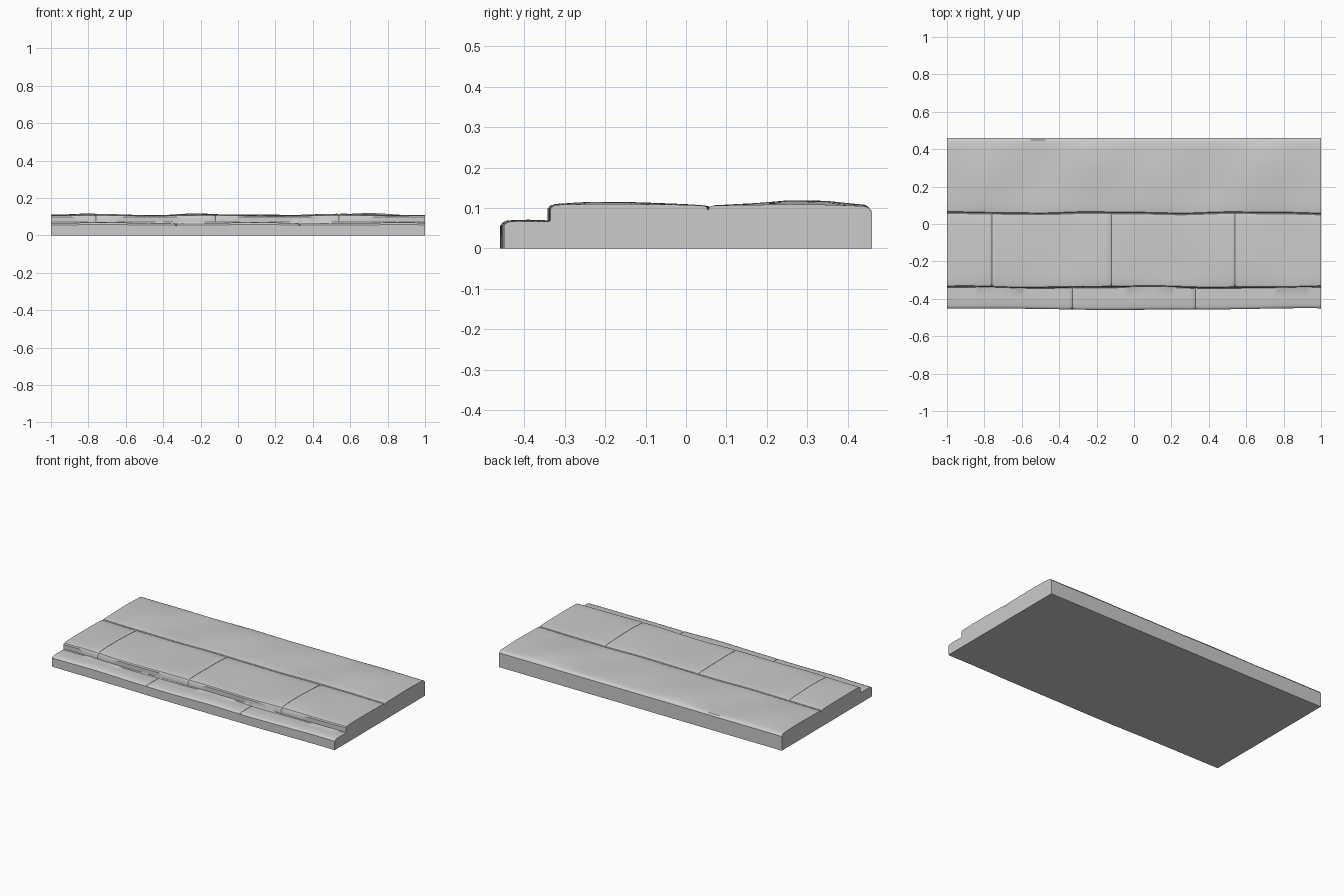
import bpy, bmesh
from math import sin, cos, pi, exp

if "Cube" in bpy.data.objects:
    bpy.data.objects.remove(bpy.data.objects["Cube"])

# Profile points: (y, z, course, edge wave, bump weight)
PROFILE = [
    (-0.455, 0.000, 'front', 'front', 0), (-0.455, 0.030, 'front', 'front', 0),
    (-0.455, 0.056, 'front', 'front', .3), (-0.450, 0.062, 'front', 'front', .4),
    (-0.440, 0.066, 'front', 'front', .5), (-0.390, 0.067, 'front', None, .6),
    (-0.342, 0.066, 'front', 'riser', .5),
    (-0.338, 0.070, 'none', 'riser', 0), (-0.338, 0.098, 'middle', 'riser', .2),
    (-0.333, 0.105, 'middle', 'riser', .4), (-0.320, 0.108, 'middle', 'riser', .5),
    (-0.280, 0.109, 'middle', None, .8), (-0.235, 0.110, 'middle', None, 1),
    (-0.190, 0.110, 'middle', None, .9), (-0.140, 0.110, 'middle', None, .8),
    (-0.070, 0.109, 'middle', None, .6), (0.000, 0.108, 'middle', None, .3),
    (0.045, 0.106, 'middle', 'groove', .1), (0.053, 0.104, 'middle', 'groove', 0),
    (0.058, 0.095, 'none', 'groove', 0),
    (0.063, 0.104, 'back', 'groove', 0), (0.072, 0.106, 'back', 'groove', .1),
    (0.120, 0.107, 'back', None, .3), (0.180, 0.108, 'back', None, .6),
    (0.250, 0.110, 'back', None, 1), (0.300, 0.110, 'back', None, .9),
    (0.345, 0.109, 'back', None, 1), (0.400, 0.107, 'back', None, .6),
    (0.440, 0.105, 'back', None, .4), (0.450, 0.102, 'back', None, .2),
    (0.460, 0.091, 'back', None, 0), (0.460, 0.000, 'back', None, 0),
]
JOINTS = {'front': (-0.33, 0.33), 'middle': (-0.76, -0.12, 0.54), 'back': (), 'none': ()}


def edge_wave(kind, x):
    if kind == 'front':
        return -0.004 * cos(pi * x) + 0.001 * sin(9 * x)
    if kind == 'riser':
        return 0.003 * sin(6 * x + 1.5) + 0.0015 * sin(13 * x)
    if kind == 'groove':
        return 0.003 * sin(8 * x + 3) + 0.001 * sin(17 * x)
    return 0


def bump(course, x, y):
    if course == 'back':
        return 0.005 * sin(7.5 * x + 1.6 + 3 * y) + 0.004 * sin(13 * x - 4 * y)
    if course == 'middle':
        return 0.004 * cos(9.5 * x + 1.2) + 0.002 * sin(5 * x + 8 * y)
    return 0.005 * sin(8 * x + 1) + 0.002 * sin(15 * x)


def section(x):
    fade = min(1, (1.03 - abs(x)) / 0.2)
    pts = []
    for y, z, course, wave, weight in PROFILE:
        z += weight * fade * bump(course, x, y)
        y += edge_wave(wave, x)
        cut = max([exp(-((x - j) / 0.004) ** 2) for j in JOINTS[course]] or [0])
        if z > 0.045:
            z -= 0.005 * cut
            if wave in ('front', 'riser') and z > 0.05:
                y += 0.006 * cut
        pts.append((x, y, z))
    return pts


# Stations along the length, with extra ones at the stone joints
xs = {-1 + i / 40 for i in range(81)}
for joints in JOINTS.values():
    for j in joints:
        xs = {x for x in xs if abs(x - j) > 0.0085}
        xs |= {j - 0.008, j, j + 0.008}

# Loft the stone slab and close both ends
bm = bmesh.new()
rings = [[bm.verts.new(p) for p in section(x)] for x in sorted(xs)]
n = len(PROFILE)
for a, b in zip(rings, rings[1:]):
    for i in range(n):
        k = (i + 1) % n
        bm.faces.new((a[i], a[k], b[k], b[i]))
bm.faces.new(rings[0])
bm.faces.new(rings[-1])
bmesh.ops.recalc_face_normals(bm, faces=bm.faces)
mesh = bpy.data.meshes.new("stone_step")
bm.to_mesh(mesh)
bm.free()
step = bpy.data.objects.new("stone_step", mesh)
bpy.context.collection.objects.link(step)
bpy.context.view_layer.objects.active = step
step.select_set(True)
bpy.ops.object.shade_smooth_by_angle(angle=0.6)
